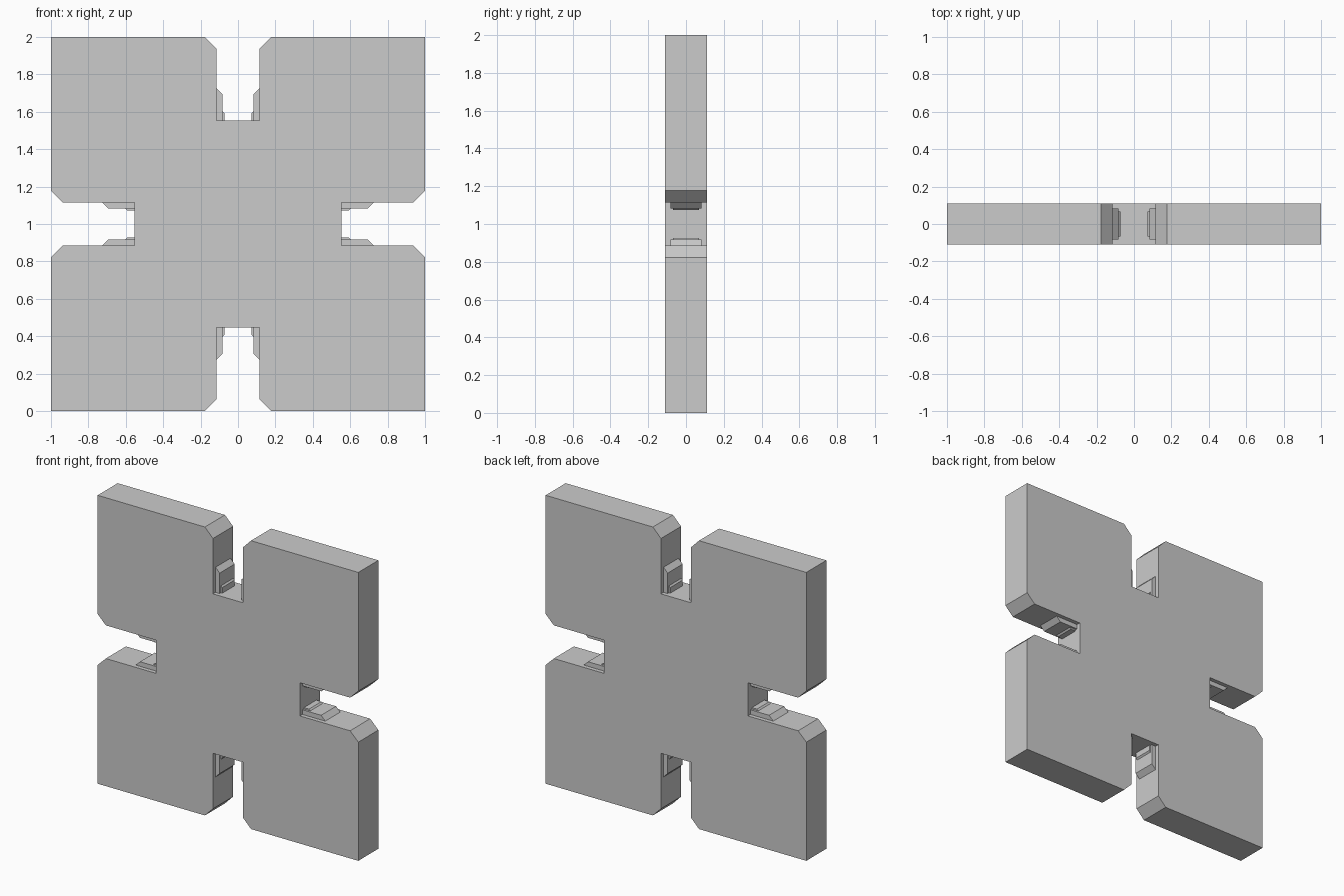
import bpy, bmesh
from math import pi
from mathutils import Matrix, Vector

if "Cube" in bpy.data.objects:
    bpy.data.objects.remove(bpy.data.objects["Cube"])

W, FLOOR = 0.115, 0.553      # slot half width, distance of slot floor from centre
LIP_W, LIP_D = 0.177, 0.063  # bevelled slot mouth
CENTRE = Vector((0, 0, 1))


def extrude_profile(name, points, half_depth):
    """Solid from an (x, z) outline around the plate centre, extruded along y."""
    bm = bmesh.new()
    front = bm.faces.new([bm.verts.new((x, -half_depth, z)) for x, z in points])
    new = bmesh.ops.extrude_face_region(bm, geom=[front])["geom"]
    verts = [v for v in new if isinstance(v, bmesh.types.BMVert)]
    bmesh.ops.translate(bm, verts=verts, vec=(0, 2 * half_depth, 0))
    bmesh.ops.translate(bm, verts=bm.verts, vec=CENTRE)
    bmesh.ops.recalc_face_normals(bm, faces=bm.faces)
    mesh = bpy.data.meshes.new(name)
    bm.to_mesh(mesh)
    bm.free()
    obj = bpy.data.objects.new(name, mesh)
    bpy.context.collection.objects.link(obj)
    return obj


def quarter_turn(points, k):
    rot = Matrix.Rotation(k * pi / 2, 2)
    return [tuple(rot @ Vector(p)) for p in points]


# Slotted plate: one side's outline repeated four times
side = [(1, 1), (LIP_W, 1), (W, 1 - LIP_D), (W, FLOOR),
        (-W, FLOOR), (-W, 1 - LIP_D), (-LIP_W, 1)]
outline = [p for k in range(4) for p in quarter_turn(side, k)]
extrude_profile("slotted_plate", outline, 0.11)

# Stepped grip pads on both walls of each slot
grip = [(W, FLOOR), (W, 0.727), (0.083, 0.695), (0.083, FLOOR)]
nub = [(0.083, FLOOR), (0.083, 0.602), (0.073, 0.592), (0.073, FLOOR)]
for k in range(4):
    for s, wall in ((1, "a"), (-1, "b")):
        for name, prof, depth in (("grip_pad", grip, 0.082), ("grip_nub", nub, 0.068)):
            pts = quarter_turn([(s * x, z) for x, z in prof], k)
            extrude_profile(f"{name}_{k + 1}{wall}", pts, depth)
